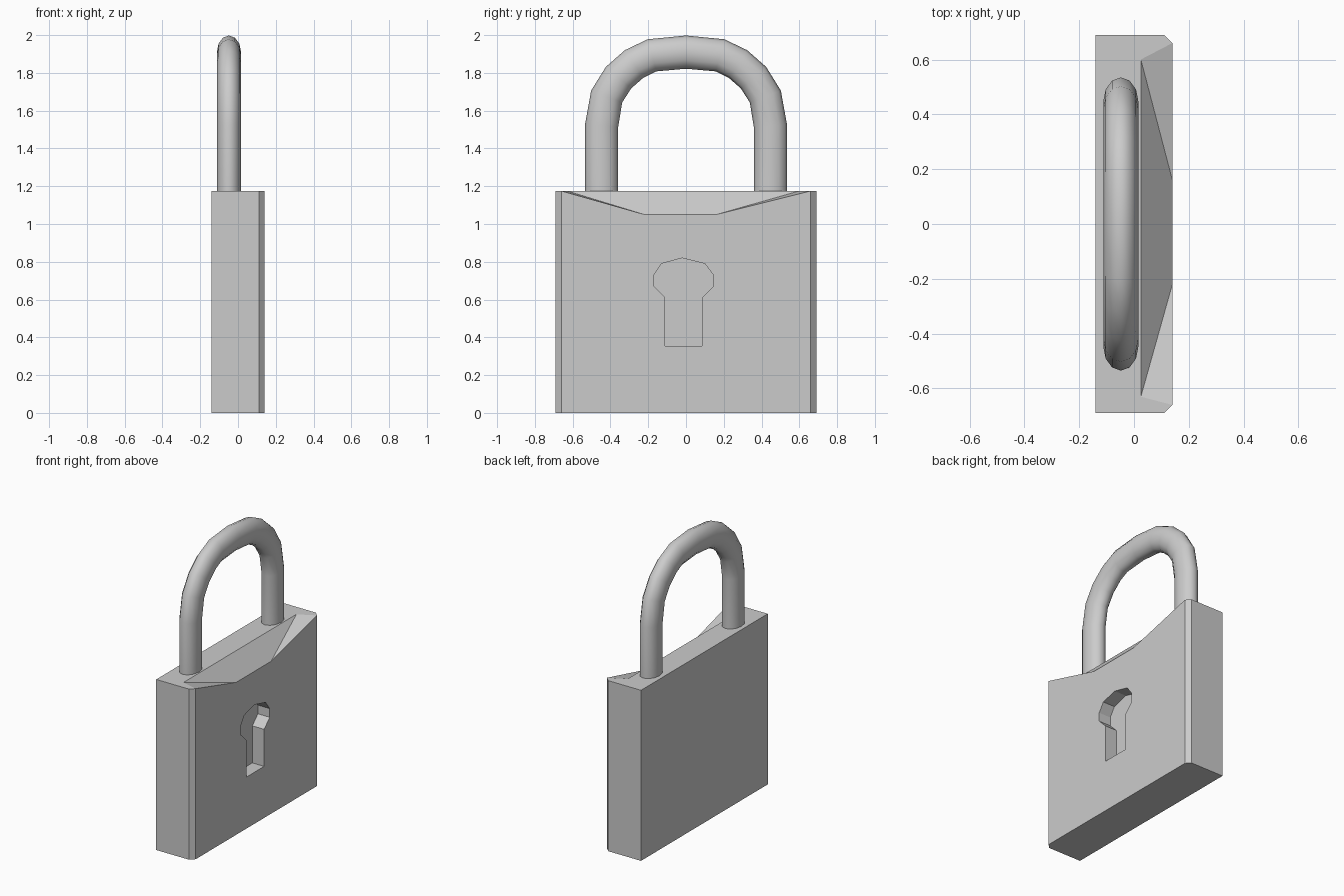
import bpy, bmesh, math
from mathutils import Vector

if "Cube" in bpy.data.objects:
    bpy.data.objects.remove(bpy.data.objects["Cube"])


def make_object(name, verts, faces):
    mesh = bpy.data.meshes.new(name)
    mesh.from_pydata(verts, [], faces)
    bm = bmesh.new()
    bm.from_mesh(mesh)
    bmesh.ops.recalc_face_normals(bm, faces=bm.faces)
    bm.to_mesh(mesh)
    bm.free()
    obj = bpy.data.objects.new(name, mesh)
    bpy.context.collection.objects.link(obj)
    return obj


# Body: chamfered slab with a sloping scoop along its top edge
TOP = 1.175
outline = [(-.14, -.69), (.11, -.69), (.14, -.66), (.14, .66), (.11, .69), (-.14, .69)]
verts = [(x, y, 0) for x, y in outline] + [(x, y, TOP) for x, y in outline]
verts += [(.14, -.22, 1.05), (.14, .16, 1.05), (.025, -.63, TOP), (.025, .60, TOP)]
faces = [(5, 4, 3, 2, 1, 0)]
faces += [(i, (i + 1) % 6, (i + 1) % 6 + 6, i + 6) for i in range(6) if i != 2]
faces += [
    (2, 3, 9, 13, 12, 8),               # keyhole side
    (6, 7, 8, 14, 15, 9, 10, 11),       # top
    (8, 12, 14), (12, 13, 15, 14), (13, 9, 15),  # scoop
]
body = make_object("lock_body", verts, faces)

# Keyhole: profile cut into the +x side
keyhole = [(-.11, .355), (.085, .355), (.085, .61), (.145, .67), (.145, .73), (.10, .79),
           (-.02, .82), (-.13, .79), (-.17, .73), (-.17, .67), (-.11, .61)]
n = len(keyhole)
kv = [(x, y, z) for x in (.05, .2) for y, z in keyhole]
kf = [tuple(range(n)), tuple(range(n, 2 * n))]
kf += [(i, (i + 1) % n, (i + 1) % n + n, i + n) for i in range(n)]
cutter = make_object("keyhole_cutter", kv, kf)
cut = body.modifiers.new("keyhole", 'BOOLEAN')
cut.operation = 'DIFFERENCE'
cut.solver = 'EXACT'
cut.object = cutter
bpy.context.view_layer.objects.active = body
bpy.ops.object.modifier_apply(modifier=cut.name)
bpy.data.objects.remove(cutter)

# Shackle: oval section swept along a mirrored arch
half = [(.447, 1.17), (.447, 1.52), (.42, 1.675), (.357, 1.775), (.275, 1.847), (.18, 1.893)]
path = [Vector(p) for p in half + [(0, 1.91)] + [(-y, z) for y, z in reversed(half)]]
SIDES = 12
sv = []
for i, p in enumerate(path):
    before = (p - path[max(i - 1, 0)]).normalized()
    after = (path[min(i + 1, len(path) - 1)] - p).normalized()
    t = (before + after).normalized()
    normal = Vector((t.y, -t.x))
    for k in range(SIDES):
        a = 2 * math.pi * k / SIDES
        q = p + normal * .088 * math.cos(a)
        sv.append((-.048 + .064 * math.sin(a), q.x, q.y))
sf = []
for i in range(len(path) - 1):
    for k in range(SIDES):
        j = (k + 1) % SIDES
        sf.append((i * SIDES + k, i * SIDES + j, (i + 1) * SIDES + j, (i + 1) * SIDES + k))
sf += [tuple(range(SIDES)), tuple(range(len(sv) - SIDES, len(sv)))]
shackle = make_object("shackle", sv, sf)
bpy.ops.object.select_all(action='DESELECT')
shackle.select_set(True)
bpy.context.view_layer.objects.active = shackle
bpy.ops.object.shade_smooth_by_angle(angle=math.radians(50))
